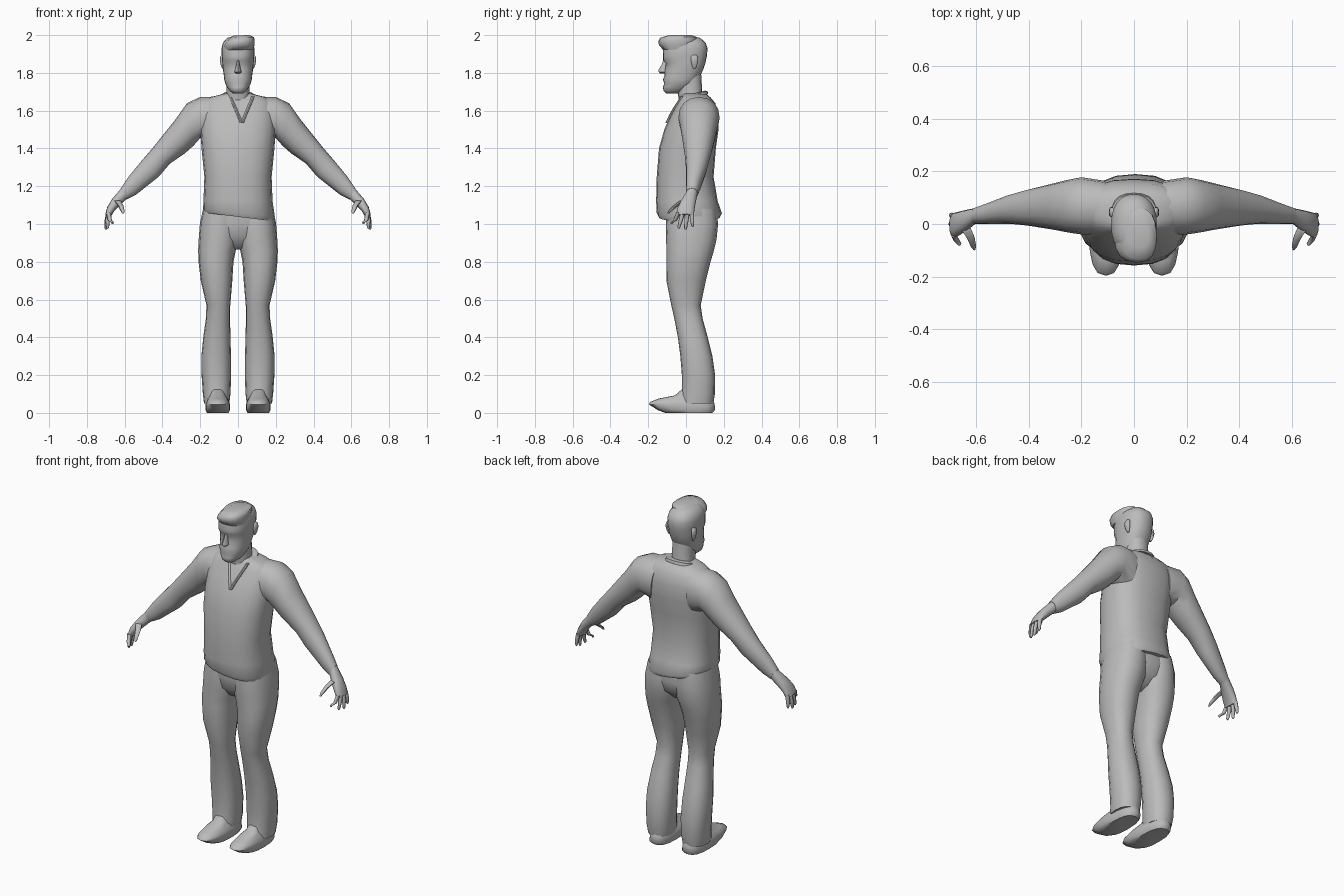
import bpy, bmesh, math

grey = bpy.data.materials.new("plain grey")
grey.diffuse_color = (0.5, 0.5, 0.5, 1)


def finish(name, bm, mirror=False, angle=50):
    bmesh.ops.recalc_face_normals(bm, faces=bm.faces)
    me = bpy.data.meshes.new(name)
    bm.to_mesh(me)
    bm.free()
    me.materials.append(grey)
    ob = bpy.data.objects.new(name, me)
    bpy.context.collection.objects.link(ob)
    if mirror:
        ob.modifiers.new("Mirror", 'MIRROR').use_clip = False
    bpy.ops.object.select_all(action='DESELECT')
    ob.select_set(True)
    bpy.context.view_layer.objects.active = ob
    bpy.ops.object.shade_smooth_by_angle(angle=math.radians(angle))
    return ob


def loft(name, sections, sides=16, n=2.3, tilt=0.0, mirror=False):
    """Skin rings; each is (ax, az, bx, bz, y_front, y_back), tilt lifts the back."""
    bm = bmesh.new()
    rings = []
    for ax, az, bx, bz, yf, yb in sections:
        ring = []
        for i in range(sides):
            t = 2 * math.pi * i / sides
            c, s = math.cos(t), math.sin(t)
            c = math.copysign(abs(c) ** (2 / n), c)
            s = math.copysign(abs(s) ** (2 / n), s)
            y = (yf + yb) / 2 + s * (yb - yf) / 2
            ring.append(bm.verts.new(((ax + bx) / 2 + c * (bx - ax) / 2, y,
                                      (az + bz) / 2 + c * (bz - az) / 2 + tilt * y)))
        rings.append(ring)
    for r, q in zip(rings, rings[1:]):
        for i in range(sides):
            j = (i + 1) % sides
            bm.faces.new((r[i], r[j], q[j], q[i]))
    bm.faces.new(rings[0])
    bm.faces.new(rings[-1])
    return finish(name, bm, mirror)


def level(rows):
    """Centred horizontal rings from (z, half_width, y_front, y_back)."""
    return [(-w, z, w, z, f, b) for z, w, f, b in rows]


def digit(name, points, sides=8):
    """Downward finger from (x, y, z, radius)."""
    loft(name, [(x - r, z, x + r, z, y - r, y + r) for x, y, z, r in points],
         sides, 2, mirror=True)


# Pullover body with a slanted hem
loft("pullover", [(-.178, 1.06, .185, 1.015, -.145, .18),
                  (-.185, 1.075, .195, 1.04, -.155, .19)] + level([
    (1.12, .183, -.158, .168), (1.25, .178, -.155, .146), (1.40, .193, -.143, .158),
    (1.50, .2, -.115, .172), (1.58, .2, -.08, .17), (1.64, .19, -.045, .155),
    (1.67, .15, -.03, .13), (1.69, .075, -.02, .105)]), sides=20, n=2.5)

# Sleeves running into the shoulders
loft("sleeve", [(.10, 1.675, .13, 1.42, -.04, .165), (.20, 1.672, .20, 1.455, -.04, .178),
                (.27, 1.64, .235, 1.415, -.032, .168), (.33, 1.555, .28, 1.375, -.022, .155),
                (.45, 1.405, .36, 1.32, -.006, .13), (.51, 1.335, .42, 1.25, 0, .112),
                (.58, 1.25, .54, 1.155, 0, .078), (.62, 1.19, .59, 1.13, 0, .062)],
     n=2.2, mirror=True)

# Hands
loft("palm", [(.60, 1.215, .57, 1.145, .003, .065), (.622, 1.185, .593, 1.13, 0, .06),
              (.665, 1.135, .628, 1.095, -.03, .052), (.692, 1.09, .655, 1.068, -.048, .045),
              (.703, 1.052, .672, 1.042, -.05, .042)], sides=12, mirror=True)
for k, (y, ty, tx, tz) in enumerate([(.03, .035, .695, .985), (.007, -.002, .698, .97),
                                     (-.017, -.038, .69, .975), (-.04, -.075, .665, 1.0)]):
    digit(f"finger_{k + 1}", [(.686, y, 1.06, .012), (.692 * .5 + tx * .5, (y + ty) / 2, 1.02, .011),
                              (tx, ty, tz + .008, .008), (tx, ty, tz, .004)])
digit("thumb", [(.64, -.015, 1.125, .018), (.622, -.05, 1.10, .015),
                (.612, -.082, 1.072, .011), (.608, -.095, 1.055, .005)])

# Trousers: hips and two flared legs
loft("trouser_hips", level([(1.09, .17, -.10, .15), (1.0, .195, -.105, .165),
                            (.93, .17, -.09, .145), (.88, .10, -.055, .09),
                            (.865, .05, -.03, .05)]), sides=20)
loft("trouser_leg", [(x, z, o, z, f, b) for z, x, o, f, b in [
    (1.08, 0, .185, -.10, .16), (1.0, -.01, .202, -.107, .17), (.92, -.005, .208, -.105, .162),
    (.86, .012, .211, -.104, .148), (.80, .024, .209, -.104, .13), (.70, .03, .197, -.104, .105),
    (.57, .041, .167, -.078, .078), (.50, .042, .17, -.062, .088), (.40, .04, .184, -.043, .115),
    (.30, .037, .194, -.03, .14), (.20, .036, .193, -.022, .154), (.10, .04, .186, -.022, .153),
    (.05, .046, .18, -.03, .145)]], n=2.3, mirror=True)

# Shoes with raised toes
loft("shoe", [(i, z, o, z, f, b) for z, i, o, f, b in [
    (0, .05, .165, -.11, .14), (.015, .042, .172, -.15, .153), (.045, .042, .172, -.197, .152),
    (.058, .046, .168, -.19, .148), (.076, .055, .16, -.145, .14), (.092, .065, .15, -.06, .12),
    (.13, .075, .145, -.015, .10)]], n=2.6, mirror=True)

# Neck, collar and V-shaped neckline
loft("neck", level([(1.64, .068, -.035, .095), (1.70, .06, -.045, .086), (1.80, .06, -.05, .08)]))
loft("collar", level([(1.655, .09, -.035, .118), (1.672, .086, -.038, .114),
                      (1.678, .072, -.034, .1)]), sides=20, tilt=.28)
for side, name in ((-1, "neckline_left"), (1, "neckline_right")):
    loft(name, [(.02 + side * d - .009, z, .02 + side * d + .009, z, y - .008, y + .02)
                for z, d, y in [(1.535, .002, -.102), (1.58, .02, -.08), (1.62, .037, -.057),
                                (1.65, .05, -.037), (1.675, .058, -.022)]], sides=8)

# Head, with chin, lips, sockets and brow along its profile
loft("head", level([
    (1.692, .028, -.105, -.03), (1.705, .045, -.119, 0), (1.725, .058, -.122, .03),
    (1.745, .068, -.115, .05), (1.765, .073, -.122, .064), (1.785, .075, -.113, .076),
    (1.82, .08, -.112, .092), (1.85, .083, -.107, .102), (1.868, .084, -.122, .106),
    (1.89, .086, -.122, .111), (1.93, .087, -.12, .114), (1.96, .08, -.112, .104),
    (1.985, .058, -.09, .075), (1.995, .025, -.05, .03)]), sides=24, n=2.3)
loft("nose", level([(1.797, .01, -.135, -.09), (1.804, .019, -.145, -.09),
                    (1.815, .016, -.146, -.09), (1.845, .009, -.128, -.09),
                    (1.872, .008, -.12, -.09)]), sides=8, n=2)

# Ears
loft("ear", [(.074, z, .074 + w, z, .045 - d, .045 + d) for z, w, d in [
    (1.82, .008, .006), (1.835, .016, .013), (1.865, .022, .02), (1.885, .02, .019),
    (1.895, .012, .01)]], sides=10, mirror=True)

# Hair quiff swept up to one side
loft("hair_quiff", [(-.068, 1.918, .082, 1.925, -.12, .03), (-.076, 1.942, .088, 1.95, -.143, .05),
                    (-.068, 1.96, .088, 1.975, -.147, .06), (-.045, 1.985, .083, 1.99, -.135, .06),
                    (-.02, 1.998, .06, 2.0, -.09, .035)], n=2.5)
